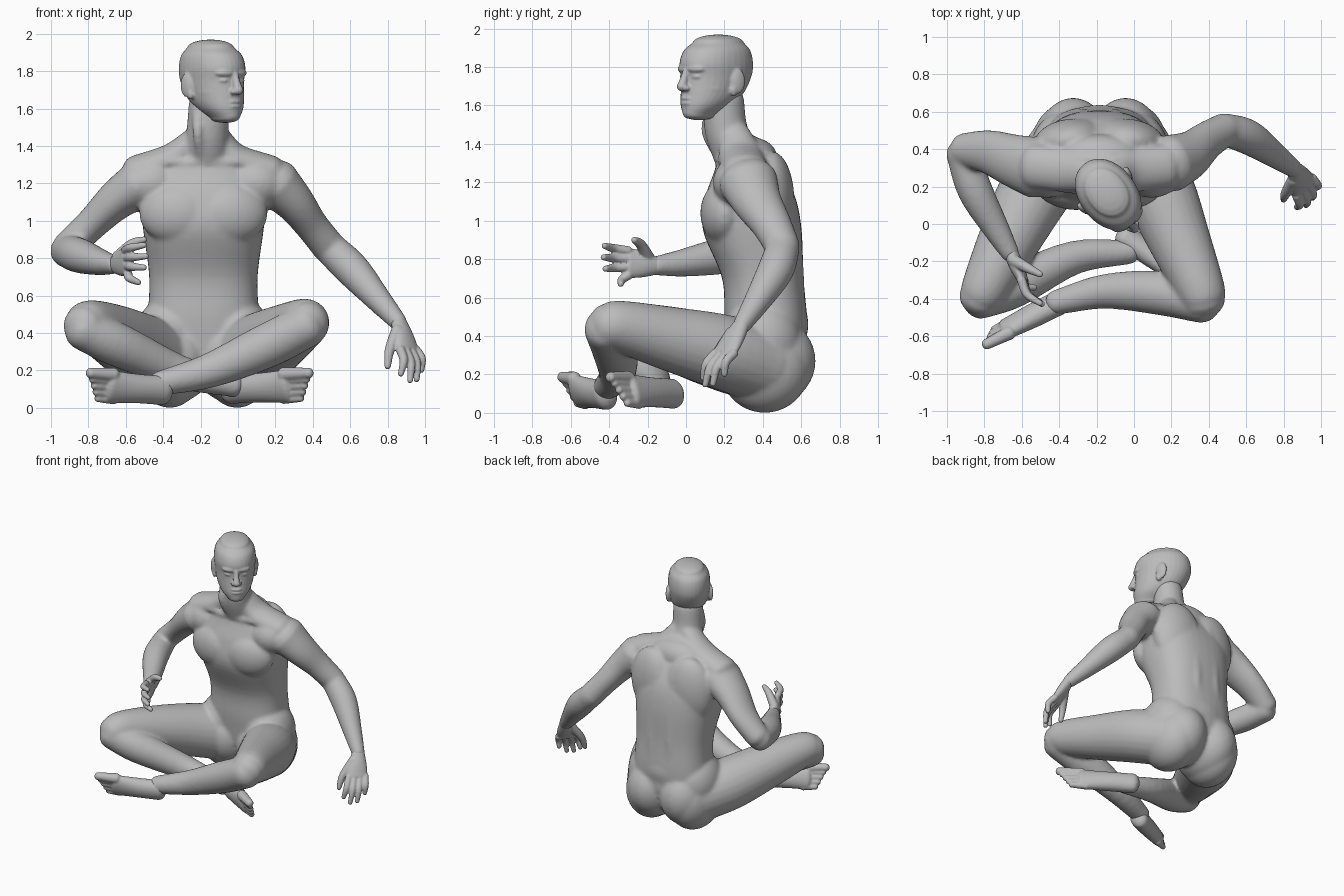
import bpy, bmesh, math
from mathutils import Vector, Matrix

cube = bpy.data.objects.get("Cube")
if cube:
    bpy.data.objects.remove(cube, do_unlink=True)

clay = bpy.data.materials.new("clay_grey")
clay.use_nodes = True
clay.diffuse_color = (0.5, 0.5, 0.5, 1)
clay.node_tree.nodes["Principled BSDF"].inputs["Base Color"].default_value = (0.5, 0.5, 0.5, 1)

MID = -0.185          # centre line of the trunk
SIDES = (-1, 1)


def spline(pts, steps=5):
    """Smooth a list of tuples with a Catmull-Rom curve."""
    rows = [Vector(p) for p in pts]
    rows = [2 * rows[0] - rows[1]] + rows + [2 * rows[-1] - rows[-2]]
    out = []
    for a, b, c, d in zip(rows, rows[1:], rows[2:], rows[3:]):
        for i in range(steps):
            t = i / steps
            out.append(0.5 * (2 * b + (c - a) * t + (2 * a - 5 * b + 4 * c - d) * t * t
                              + (3 * b - a - 3 * c + d) * t ** 3))
    return out + [rows[-2]]


def tube(bm, pts, side=(1, 0, 0), level=False, cap=0.8, power=1.0, n=24):
    """Loft ellipses along (x, y, z, radius along side, other radius)."""
    rows = spline([tuple(p) + (p[3],) if len(p) == 4 else tuple(p) for p in pts])
    centres = [Vector(r[:3]) for r in rows]
    rings = []
    last = len(rows) - 1
    for i, r in enumerate(rows):
        t = (centres[min(i + 1, last)] - centres[max(i - 1, 0)]).normalized()
        if level:
            t = Vector((0, 0, 1))
        u = Vector(side)
        u = (u - t * u.dot(t)).normalized()
        v = t.cross(u)
        rings.append((centres[i], u, v, r[3], r[4], t))

    def rounded(ring, sign):
        c, u, v, a, b, t = ring
        return [(c + t * sign * cap * min(a, b) * math.sin(k), u, v,
                 a * math.cos(k), b * math.cos(k), t) for k in (0.4, 0.8, 1.15, 1.4)]

    rings = rounded(rings[0], -1)[::-1] + rings + rounded(rings[-1], 1)
    loops = []
    for c, u, v, a, b, t in rings:
        loop = []
        for k in range(n):
            co, si = math.cos(math.tau * k / n), math.sin(math.tau * k / n)
            co = math.copysign(abs(co) ** power, co)
            si = math.copysign(abs(si) ** power, si)
            loop.append(bm.verts.new(c + u * a * co + v * b * si))
        loops.append(loop)
    for lo, hi in zip(loops, loops[1:]):
        for k in range(n):
            bm.faces.new((lo[k], lo[(k + 1) % n], hi[(k + 1) % n], hi[k]))
    bm.faces.new(loops[0][::-1])
    bm.faces.new(loops[-1])


def ball(bm, centre, radii, turn=0.0):
    m = Matrix.Translation(centre) @ Matrix.Rotation(turn, 4, 'Z') @ Matrix.Diagonal((*radii, 1))
    bmesh.ops.create_uvsphere(bm, u_segments=32, v_segments=20, radius=1, matrix=m)


def finish(bm, name, voxel, smooth):
    """Fuse the overlapping volumes into one smooth skin."""
    bmesh.ops.recalc_face_normals(bm, faces=bm.faces)
    mesh = bpy.data.meshes.new(name)
    bm.to_mesh(mesh)
    bm.free()
    mesh.materials.append(clay)
    ob = bpy.data.objects.new(name, mesh)
    bpy.context.collection.objects.link(ob)
    fuse = ob.modifiers.new("fuse", 'REMESH')
    fuse.mode = 'VOXEL'
    fuse.voxel_size = voxel
    fuse.use_smooth_shade = True
    relax = ob.modifiers.new("relax", 'SMOOTH')
    relax.factor = 0.5
    relax.iterations = smooth


# --- trunk, neck and limbs ---
bm = bmesh.new()
tube(bm, [(MID, .42, .27, .325, .2), (MID, .415, .48, .3, .215), (MID, .4, .7, .29, .212),
          (MID, .345, .95, .322, .257), (MID, .335, 1.12, .335, .235), (MID, .325, 1.25, .3, .18),
          (MID, .31, 1.34, .2, .14), (-.17, .28, 1.41, .12, .11)],
     level=True, cap=.4, power=.82, n=40)
tube(bm, [(-.17, .27, 1.32, .13, .118), (-.163, .21, 1.47, .114, .112), (-.155, .195, 1.63, .108, .107)])
ball(bm, (MID, .36, 1.31), (.22, .12, .12))
ball(bm, (MID, .45, .46), (.28, .187, .21))
ball(bm, (MID, .43, .35), (.22, .2, .2))
for s in SIDES:
    # chest, shoulder blades and back muscles
    ball(bm, (MID + s * .155, .185, 1.04), (.19, .108, .16), s * .15)
    ball(bm, (MID + s * .16, .45, 1.1), (.19, .112, .26), s * -.15)
    tube(bm, [(MID + s * .08, y, z, .065) for y, z in
              ((.555, .45), (.552, .65), (.532, .95), (.485, 1.2))])
    # buttocks: upper mass and seat, with the hip in front
    ball(bm, (MID + s * .14, .42, .27), (.2, .255, .24))
    ball(bm, (MID + s * .18, .41, .235), (.185, .235, .235))
    ball(bm, (MID + s * .19, .39, .37), (.18, .21, .22))
    # slope of the shoulders, collar bones and neck tendons
    tube(bm, [(-.16 + s * .05, .25, 1.46, .08, .06), (MID + s * .17, .285, 1.335, .115, .08),
              (MID + s * .36, .31, 1.265, .12, .085)], side=(0, 1, 0))
    ball(bm, (MID + s * .28, .29, 1.2), (.17, .15, .14))
    tube(bm, [(MID + s * .04, .17, 1.31, .02), (MID + s * .18, .185, 1.315, .02),
              (MID + s * .33, .22, 1.29, .024)])
    tube(bm, [(-.155 + s * .06, .175 + s * .045, 1.58, .03), (-.16 + s * .055, .135 + s * .03, 1.46, .026),
              (-.17 + s * .03, .165, 1.33, .02)])

# arms
tube(bm, [(-.52, .3, 1.2, .165, .132), (-.65, .34, 1.11, .142, .107), (-.78, .385, .985, .118, .087),
          (-.91, .395, .86, .092, .084)], side=(0, 1, 0))
tube(bm, [(-.92, .385, .84, .087), (-.85, .18, .815, .094), (-.74, -.02, .78, .072),
          (-.66, -.16, .765, .05)])
tube(bm, [(.2, .325, 1.2, .155, .135), (.3, .37, 1.1, .13, .108), (.39, .445, .98, .105, .09),
          (.485, .505, .86, .09, .09)], side=(0, 1, 0))
tube(bm, [(.485, .505, .86, .088), (.61, .465, .74, .094), (.75, .37, .58, .07), (.86, .29, .455, .048)])

# legs: thigh then shin
tube(bm, [(-.37, .4, .25, .2), (-.52, .19, .31, .195), (-.66, -.07, .385, .168),
          (-.785, -.32, .445, .132), (-.825, -.4, .435, .114)])
tube(bm, [(-.83, -.4, .42, .11), (-.64, -.33, .335, .117), (-.32, -.18, .195, .09), (-.02, -.15, .12, .064)])
tube(bm, [(0, .4, .25, .2), (.13, .18, .32, .195), (.24, -.08, .385, .168),
          (.35, -.34, .45, .135), (.37, -.41, .45, .12)])
tube(bm, [(.37, -.415, .44, .116), (.15, -.37, .33, .119), (-.15, -.36, .2, .094), (-.42, -.42, .13, .066)])
finish(bm, "body", .012, 10)

# --- head, turned towards its left ---
bm = bmesh.new()
tube(bm, [(0, -.115, 1.55, .066, .092), (0, -.075, 1.6, .108, .137), (0, -.032, 1.66, .133, .175),
          (0, -.003, 1.75, .147, .198), (0, -.003, 1.82, .152, .208), (0, .002, 1.885, .14, .188),
          (0, .01, 1.925, .11, .145)], level=True, cap=.4, power=.95, n=32)
tube(bm, [(0, -.2, 1.785, .018), (0, -.215, 1.74, .02), (0, -.232, 1.695, .027)])
for z in (1.637, 1.612):
    ball(bm, (0, -.195, z), (.045, .024, .012))
ball(bm, (0, -.175, 1.565), (.05, .035, .03))
for s in SIDES:
    ball(bm, (s * .05, -.178, 1.79), (.055, .03, .022), s * .35)       # brow
    ball(bm, (s * .055, -.176, 1.75), (.03, .02, .013), s * .3)        # eyelid
    ball(bm, (s * .08, -.1, 1.69), (.045, .085, .05), s * -.45)        # cheekbone
    ball(bm, (s * .02, -.215, 1.69), (.019, .022, .015))               # nostril
    ball(bm, (s * .152, .02, 1.725), (.018, .042, .066), s * -.25)     # ear
    ball(bm, (s * .145, .0, 1.68), (.018, .022, .032))                 # ear lobe
bm.transform(Matrix.Translation((-.14, .16, 0)) @ Matrix.Rotation(math.radians(38), 4, 'Z'))
finish(bm, "head", .007, 4)


# --- hands ---
def hand(name, wrist, knuckles, across, back, tips, thumb):
    bm = bmesh.new()
    w, k = Vector(wrist), Vector(knuckles)
    across, back = Vector(across).normalized(), Vector(back).normalized() * .025
    tube(bm, [(*w, .046, .038), (*w.lerp(k, .5), .068, .039), (*k, .08, .028)], side=across, cap=.5)
    for i, tip in enumerate(tips):
        root, tip = k + across * .042 * (i - 1.5), Vector(tip)
        tube(bm, [(*root, .025), (*(root.lerp(tip, .5) + back), .023), (*tip, .016)], n=12)
    root, tip = w.lerp(k, .3) - across * .035, Vector(thumb)
    tube(bm, [(*root, .034), (*(root.lerp(tip, .55) - across * .02), .027), (*tip, .017)], n=12)
    finish(bm, name, .006, 2)


hand("left_hand", (.86, .29, .46), (.91, .2, .31), (.65, .76, 0), (.6, -.6, .3),
     [(.87, .09, .18), (.92, .1, .145), (.955, .14, .15), (.98, .2, .2)], (.8, .13, .22))
hand("right_hand", (-.66, -.15, .765), (-.595, -.3, .78), (.1, 0, -1), (-.8, -.5, 0),
     [(-.5, -.425, .87), (-.49, -.43, .81), (-.5, -.42, .75), (-.53, -.34, .67)], (-.5, -.27, .9))


# --- feet, lying on their outer edge with the big toe on top ---
def foot(name, heel, toe):
    bm = bmesh.new()
    h, t, up = Vector(heel), Vector(toe), Vector((0, -.4, .92))
    tube(bm, [(*h, .08, .064), (*h.lerp(t, .35), .08, .062), (*h.lerp(t, .72), .092, .048)],
         side=up, cap=.8)
    for i in range(5):
        root = h.lerp(t, .68) + up * (.072 - .036 * i)
        tip = h.lerp(t, 1 - .025 * i) + up * (.072 - .036 * i)
        r = .032 if i == 0 else .023
        tube(bm, [(*root, r * 1.2), (*tip, r * .9)], n=12)
    finish(bm, name, .007, 4)


foot("left_foot", (-.4, -.42, .093), (-.79, -.615, .12))
foot("right_foot", (-.045, -.07, .1), (.38, -.365, .12))
